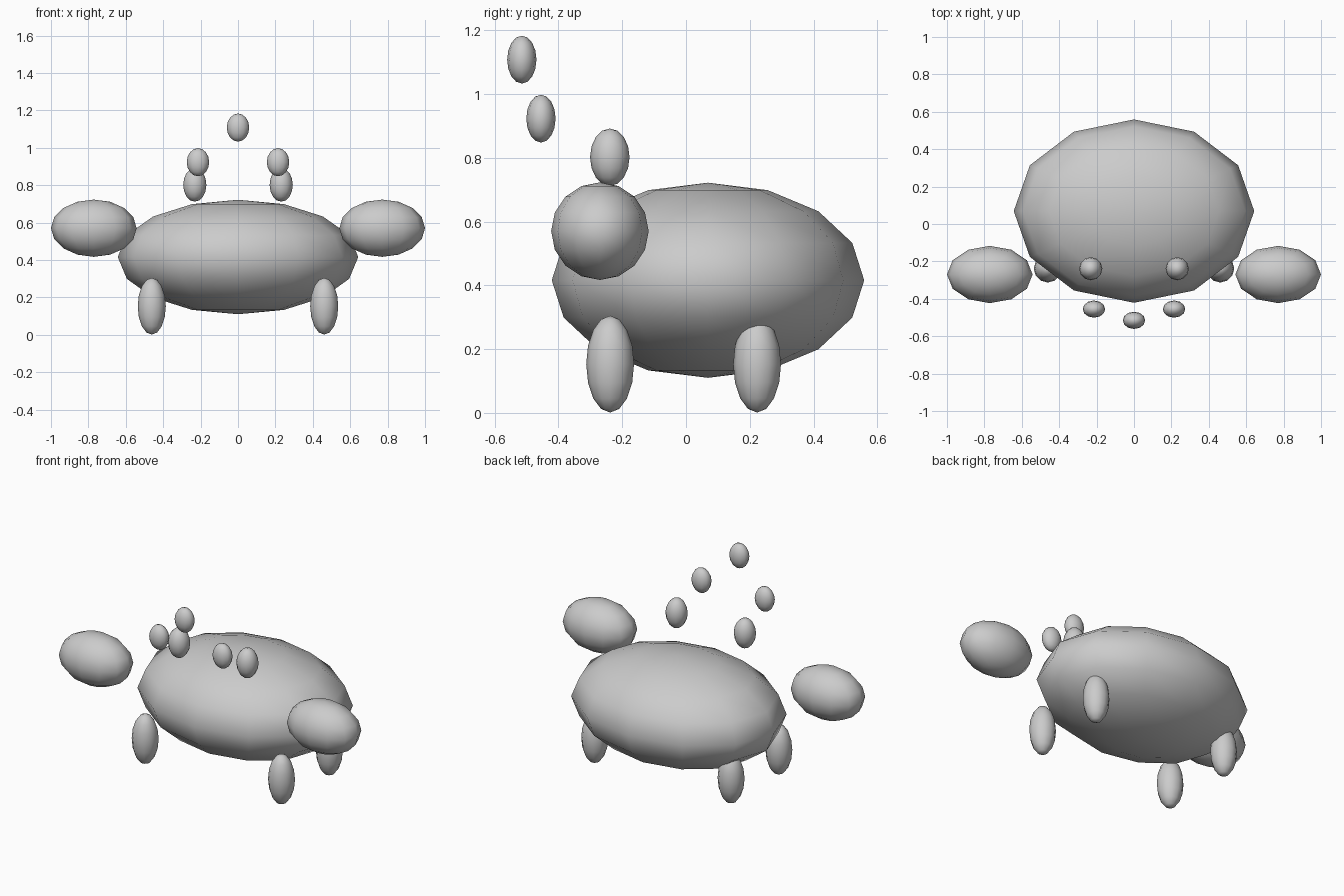
import bpy

if "Cube" in bpy.data.objects:
    bpy.data.objects.remove(bpy.data.objects["Cube"])


def ellipsoid(name, centre, radii):
    """Smooth-shaded low-poly ellipsoid with vertical poles."""
    bpy.ops.mesh.primitive_uv_sphere_add(segments=12, ring_count=8, radius=1, location=centre)
    ob = bpy.context.object
    ob.name = name
    ob.scale = radii
    bpy.ops.object.transform_apply(location=False, rotation=False, scale=True)
    bpy.ops.object.shade_smooth()
    return ob


def pair(name, centre, radii):
    """The same part on the left and the right."""
    x, y, z = centre
    for side, sign in (("left", -1), ("right", 1)):
        ellipsoid(f"{name}_{side}", (sign * x, y, z), radii)


# Wide flattened shell
ellipsoid("body", (0, 0.069, 0.416), (0.643, 0.49, 0.306))

# Claws at the sides
pair("claw", (0.771, -0.27, 0.57), (0.229, 0.153, 0.153))

# Four stubby legs
pair("front_leg", (0.461, -0.238, 0.153), (0.075, 0.075, 0.152))
pair("back_leg", (0.461, 0.223, 0.153), (0.075, 0.075, 0.152))

# Eyes and the floating beads in front of them
pair("eye", (0.231, -0.239, 0.802), (0.062, 0.062, 0.09))
pair("bead", (0.214, -0.455, 0.923), (0.06, 0.046, 0.075))
ellipsoid("top_bead", (0, -0.515, 1.108), (0.06, 0.046, 0.075))
